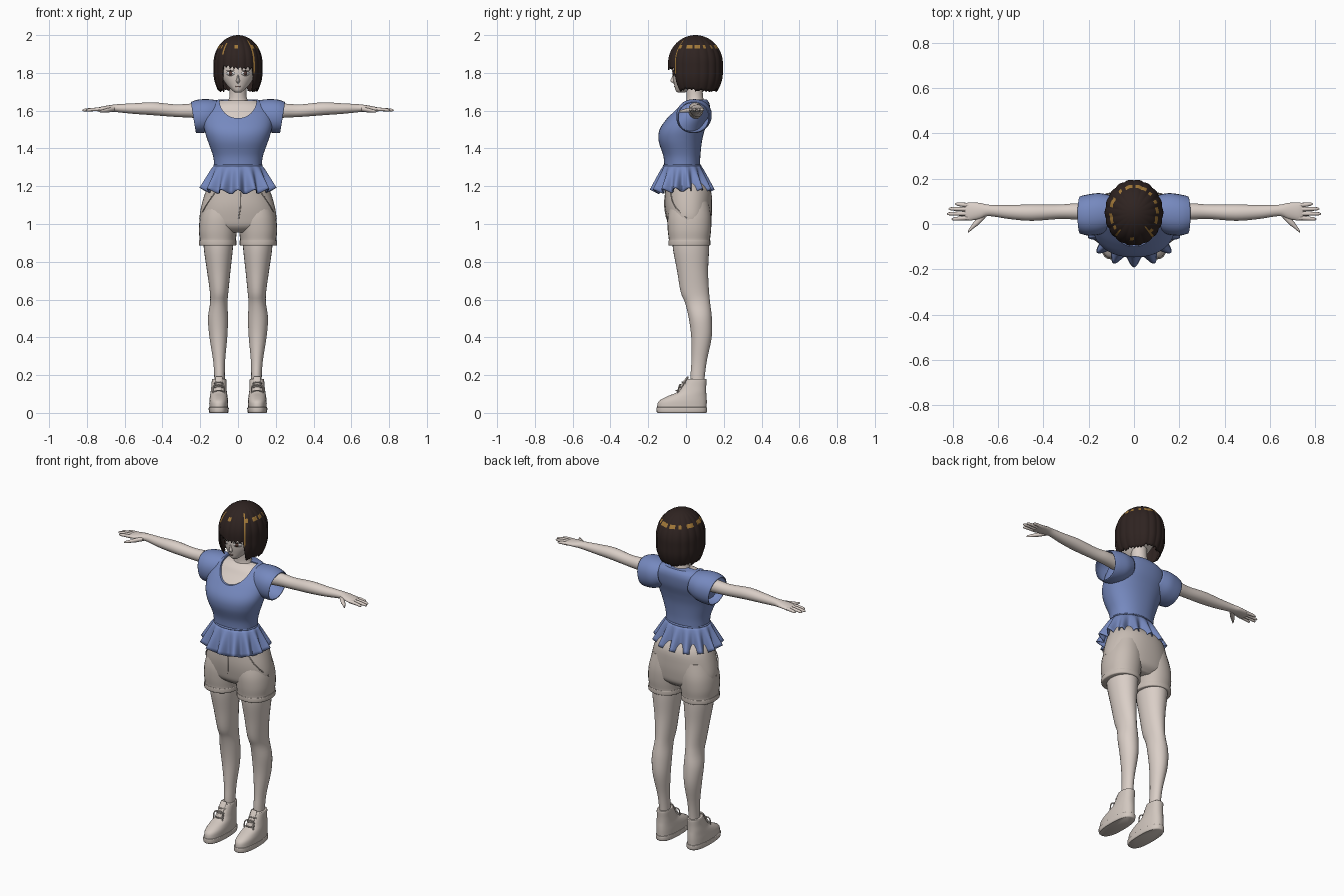
import bpy, bmesh, math, random
from math import sin, cos, pi, radians

random.seed(4)
cube = bpy.data.objects.get("Cube")
if cube:
    bpy.data.objects.remove(cube, do_unlink=True)
made = []


def material(name, r, g, b):
    m = bpy.data.materials.new(name)
    m.use_nodes = True
    m.diffuse_color = (r, g, b, 1)
    bsdf = m.node_tree.nodes["Principled BSDF"]
    bsdf.inputs["Base Color"].default_value = (r, g, b, 1)
    bsdf.inputs["Roughness"].default_value = 0.8
    return m


SKIN = material("skin", .70, .62, .57)
SHIRT = material("shirt_blue", .18, .25, .52)
SHORTS = material("shorts_beige", .58, .51, .46)
SHOE = material("shoe_beige", .64, .57, .52)
HAIR = material("hair_brown", .028, .017, .015)
GOLD = material("hair_gold", .36, .19, .04)
WHITE = material("eye_white", .85, .83, .82)
IRIS = material("iris_brown", .10, .05, .04)
LIP = material("lip", .48, .30, .27)


def build(name, bm, *mats, thick=0):
    bmesh.ops.recalc_face_normals(bm, faces=bm.faces)
    me = bpy.data.meshes.new(name)
    bm.to_mesh(me)
    bm.free()
    for m in mats:
        me.materials.append(m)
    ob = bpy.data.objects.new(name, me)
    bpy.context.collection.objects.link(ob)
    if thick:
        mod = ob.modifiers.new("thickness", "SOLIDIFY")
        mod.thickness = thick
    made.append(ob)
    return ob


def smooth(rings, k=4):
    """Catmull-Rom interpolation of ring parameters."""
    out = []
    for i in range(len(rings) - 1):
        a, b, c, d = (rings[max(0, min(len(rings) - 1, i + j))] for j in (-1, 0, 1, 2))
        for s in range(k):
            t = s / k
            out.append([q + .5 * t * (r - p + t * (2 * p - 5 * q + 4 * r - e + t * (3 * (q - r) + e - p)))
                        for p, q, r, e in zip(a, b, c, d)])
    return out + [list(rings[-1])]


def bridge(bm, rows):
    for lo, hi in zip(rows, rows[1:]):
        for i in range(len(lo)):
            j = (i + 1) % len(lo)
            bm.faces.new((lo[i], lo[j], hi[j], hi[i]))


def loft(name, mat, rings, axis="z", side=1, n=28, power=2, caps=True, shear=0, thick=0, k=4):
    """Rings are (position, centre a, centre b, radius a, radius b) along an axis."""
    bm = bmesh.new()
    rows = []
    for t, ca, cb, ra, rb in smooth(rings, k):
        row = []
        for i in range(n):
            c, s = cos(2 * pi * i / n), sin(2 * pi * i / n)
            a = ca + ra * math.copysign(abs(c) ** (2 / power), c)
            db = rb * math.copysign(abs(s) ** (2 / power), s)
            p = (a, cb + db, t) if axis == "z" else (t + shear * db, a, cb + db)
            row.append(bm.verts.new((p[0] * side, p[1], p[2])))
        rows.append(row)
    bridge(bm, rows)
    if caps:
        bm.faces.new(rows[0])
        bm.faces.new(rows[-1])
    return build(name, bm, mat, thick=thick)


def tube(name, mat, points, radius):
    cu = bpy.data.curves.new(name, "CURVE")
    cu.dimensions = "3D"
    cu.bevel_depth = radius
    cu.bevel_resolution = 2
    sp = cu.splines.new("BEZIER")
    sp.bezier_points.add(len(points) - 1)
    for bp, p in zip(sp.bezier_points, points):
        bp.co = p
        bp.handle_left_type = bp.handle_right_type = "AUTO"
    cu.materials.append(mat)
    ob = bpy.data.objects.new(name, cu)
    bpy.context.collection.objects.link(ob)


# Shirt body with a scooped neckline, and the chest beneath it
torso = [(1.30, 0, -.02, .125, .095), (1.36, 0, -.022, .132, .098), (1.44, 0, -.03, .16, .115),
         (1.50, 0, -.02, .178, .12), (1.56, 0, .01, .185, .11), (1.61, 0, .035, .175, .092),
         (1.64, 0, .045, .145, .078), (1.66, 0, .052, .10, .058)]
shirt = loft("shirt_body", SHIRT, torso, power=2.2, n=48, k=6)
loft("chest", SKIN, [(z - .006, x, y, a - .008, b - .008) for z, x, y, a, b in torso[2:]],
     power=2.2, n=48, k=6)
bm = bmesh.new()
bmesh.ops.create_cone(bm, cap_ends=True, segments=48, radius1=1, radius2=1, depth=1)
cutter = build("neckline_cutter", bm)
cutter.rotation_euler.x = pi / 2
cutter.scale = (.098, .095, .36)
cutter.location = (0, -.13, 1.655)
cutter.hide_render = True
mod = shirt.modifiers.new("neckline", "BOOLEAN")
mod.operation = "DIFFERENCE"
mod.object = cutter
mod.solver = "EXACT"
bpy.context.view_layer.objects.active = shirt
bpy.ops.object.modifier_apply(modifier="neckline")
made.remove(cutter)
bpy.data.objects.remove(cutter, do_unlink=True)
loft("neck", SKIN, [(1.58, 0, .05, .085, .06), (1.63, 0, .05, .068, .052), (1.67, 0, .047, .046, .044),
                    (1.76, 0, .04, .044, .044)])

# Ruffled peplum and waist seam
bm = bmesh.new()
rows = []
for r in range(9):
    t = r / 8
    row = []
    for i in range(196):
        a = 2 * pi * i / 196
        w = cos(14 * (a + pi / 2)) * t
        k = t ** .8
        row.append(bm.verts.new(((.127 + .062 * k + .02 * w) * cos(a),
                                 -.02 + (.097 + .053 * k + .022 * w) * sin(a),
                                 1.312 - (.128 + .014 * abs(sin(a))) * t + .012 * w * t)))
    rows.append(row)
bridge(bm, rows)
build("peplum", bm, SHIRT, thick=.005)
loft("waist_seam", SHIRT, [(1.302, 0, -.02, .126, .096), (1.309, 0, -.02, .131, .101),
                           (1.316, 0, -.02, .127, .097)], n=48)

# Head and nose
head = [(1.695, 0, -.025, .014, .016), (1.705, 0, -.02, .028, .034), (1.735, 0, 0, .058, .062),
        (1.78, 0, .02, .086, .09), (1.84, 0, .04, .10, .11), (1.90, 0, .045, .092, .102),
        (1.95, 0, .05, .062, .07), (1.97, 0, .05, .025, .03)]
loft("head", SKIN, head, n=40)
loft("nose", SKIN, [(1.745, 0, -.062, .004, .006), (1.757, 0, -.066, .010, .017),
                    (1.775, 0, -.066, .006, .010), (1.80, 0, -.062, .003, .005)], n=12)
head_rings = smooth(head, 12)


def face_plate(name, mat, x, z, w, h, lift):
    """Thin oval following the face."""
    bm = bmesh.new()
    verts = []
    for i in range(20):
        px, pz = x + w * cos(pi * i / 10), z + h * sin(pi * i / 10)
        _, _, cy, rx, ry = min(head_rings, key=lambda g: abs(g[0] - pz))
        verts.append(bm.verts.new((px, cy - ry * math.sqrt(1 - (px / rx) ** 2) - lift, pz)))
    bm.faces.new(verts)
    build(name, bm, mat, thick=.001)


face_plate("mouth", LIP, 0, 1.728, .014, .003, .002)
for side, tag in ((1, "left"), (-1, "right")):
    face_plate(tag + "_eye", WHITE, side * .04, 1.797, .021, .013, .003)
    face_plate(tag + "_iris", IRIS, side * .039, 1.797, .009, .012, .005)
    face_plate(tag + "_lashes", HAIR, side * .041, 1.811, .023, .003, .006)

# Bobbed hair: columns hanging from the crown, short over the face
COLS, TOP, LOW = 180, 20, 10
bm = bmesh.new()
rows = [[] for _ in range(TOP + LOW)]
tips = [random.uniform(-.008, .008) for _ in range(COLS // 5)]
for i in range(COLS):
    a = 2 * pi * i / COLS
    front = abs(math.degrees(min(a, 2 * pi - a)))
    f = max(0, min(1, (front - 37) / 9))
    strand = abs(sin(9 * a))
    jag = (.012 if f < .5 else .006) * abs(sin(18 * a))
    end = 1.822 - .118 * f * f * (3 - 2 * f) + tips[i // 5] + jag
    for r in range(TOP + LOW):
        if r < TOP:
            g = radians(3 + 87 * r / (TOP - 1))
            z, rad = 1.85 + .15 * cos(g), sin(g)
        else:
            z = 1.85 + (end - 1.85) * (r - TOP + 1) / LOW
            rad = 1 - .26 * max(0, (1.80 - z) / .11) ** 2
        rad *= .975 + .03 * strand * min(1, r / 8)
        rows[r].append(bm.verts.new((.129 * rad * sin(a), .05 - .146 * rad * cos(a), z)))
bridge(bm, rows)
bm.faces.new(rows[0])
# Golden streaks: a broken band round the crown and a few front strands
band = [random.random() < .42 for _ in range(COLS // 4)]
for face in bm.faces:
    c = face.calc_center_median()
    col = int((math.atan2(c.x, .05 - c.y) % (2 * pi)) / (2 * pi) * COLS)
    in_band = 1.925 < c.z < 1.952 and band[min(col // 4, len(band) - 1)]
    streak = col in (18, 19) and 1.80 < c.z < 1.975 or col in (160, 161) and 1.90 < c.z < 1.96
    face.material_index = int(in_band or streak)
build("bobbed_hair", bm, HAIR, GOLD, thick=.006)

# Shorts: hips and fly
loft("shorts_hips", SHORTS, [(1.235, 0, -.015, .14, .095), (1.18, 0, .01, .168, .12),
                             (1.10, 0, .013, .193, .125), (1.03, 0, .016, .203, .119),
                             (.985, 0, .018, .185, .108), (.955, 0, .02, .11, .075)], n=48, power=2.2)
tube("fly_seam", SHORTS, [(.012, -.108, 1.17), (.013, -.113, 1.10), (.004, -.103, 1.03)], .003)

for side, tag in ((1, "left"), (-1, "right")):
    def pts(*points):
        return [(x * side, y, z) for x, y, z in points]

    # Cap sleeve
    loft(tag + "_sleeve", SHIRT, [(.10, .05, 1.59, .07, .06), (.15, .045, 1.578, .086, .078),
                                  (.20, .04, 1.57, .086, .083), (.235, .04, 1.564, .078, .077)],
         "x", side, power=2.2, caps=False, shear=.16, thick=-.005)
    # Arm and palm
    loft(tag + "_arm", SKIN, [(.14, .048, 1.597, .038, .042), (.25, .055, 1.60, .036, .037),
                              (.33, .054, 1.60, .032, .033), (.45, .05, 1.61, .036, .034),
                              (.55, .053, 1.611, .031, .028), (.64, .06, 1.613, .025, .021),
                              (.68, .058, 1.612, .035, .017), (.725, .055, 1.608, .040, .013),
                              (.745, .055, 1.606, .036, .009)], "x", side)
    # Fingers and thumb
    for name, y0, y1, tip in (("index", .027, .022, .805), ("middle", .046, .045, .825),
                              ("ring", .065, .067, .818), ("little", .083, .088, .79)):
        mid = (.73 + tip) / 2
        loft(f"{tag}_{name}_finger", SKIN, [(.725, y0, 1.607, .010, .010), (mid, (y0 + y1) / 2, 1.606, .009, .009),
                                            (tip - .01, y1, 1.603, .007, .007), (tip, y1, 1.602, .002, .002)],
             "x", side, n=10)
    loft(tag + "_thumb", SKIN, [(.655, .045, 1.608, .016, .012), (.685, .016, 1.603, .018, .012),
                                (.71, -.008, 1.599, .013, .009), (.728, -.029, 1.597, .007, .006),
                                (.733, -.035, 1.597, .002, .002)], "x", side, n=12)
    # Shorts leg with hem, side pocket seam
    loft(tag + "_shorts_leg", SHORTS, [(.885, .108, .018, .094, .106), (.89, .108, .018, .099, .111),
                                       (.912, .108, .018, .099, .111), (.918, .107, .018, .096, .109),
                                       (.97, .106, .018, .101, .115), (1.04, .10, .018, .10, .115),
                                       (1.12, .09, .02, .085, .10)], side=side, power=2.2)
    tube(tag + "_pocket_seam", SHORTS, pts((.12, -.083, 1.17), (.168, -.063, 1.10), (.203, .004, 1.03)), .003)
    # Leg
    loft(tag + "_leg", SKIN, [(.93, .104, .025, .08, .098), (.86, .104, .027, .076, .095),
                              (.75, .102, .035, .062, .082), (.64, .10, .047, .049, .075),
                              (.58, .102, .062, .046, .066), (.50, .106, .076, .053, .061),
                              (.40, .104, .082, .047, .054), (.28, .10, .07, .032, .041),
                              (.20, .098, .062, .028, .038), (.14, .098, .06, .028, .036)], side=side)
    # Ankle boot: sole, upper, tongue and laces
    loft(tag + "_sole", SHOE, [(0, .102, -.022, .048, .128), (.006, .102, -.022, .052, .133),
                               (.026, .102, -.022, .053, .134), (.03, .102, -.022, .050, .131)],
         side=side, power=2.5)
    loft(tag + "_boot", SHOE, [(.025, .102, -.022, .050, .131), (.06, .102, -.018, .050, .128),
                               (.085, .102, .002, .047, .107), (.11, .102, .03, .043, .077),
                               (.14, .101, .043, .040, .064), (.175, .10, .055, .038, .054),
                               (.18, .10, .055, .034, .050)], side=side, power=2.3)
    loft(tag + "_tongue", SHOE, [(.11, .102, -.035, .017, .010), (.15, .102, -.016, .018, .010),
                                 (.185, .101, .006, .019, .007), (.193, .101, .010, .014, .003)],
         side=side, n=16)
    for i in range(3):
        y, z = -.052 + .016 * i, .113 + .022 * i
        tube(f"{tag}_lace_{i + 1}", SHOE, pts((.078, y + .016, z), (.102, y, z + .006), (.126, y + .016, z)), .0035)
    for d in (-1, 1):
        tube(f"{tag}_bow_{'inner' if d < 0 else 'outer'}", SHOE,
             pts((.102, -.03, .15), (.102 + d * .026, -.036, .143), (.102 + d * .03, -.045, .105)), .0035)

# Smooth shading with sharp seams kept
bpy.ops.object.select_all(action="DESELECT")
for ob in made:
    ob.select_set(True)
bpy.context.view_layer.objects.active = made[0]
bpy.ops.object.shade_smooth_by_angle(angle=radians(40))
